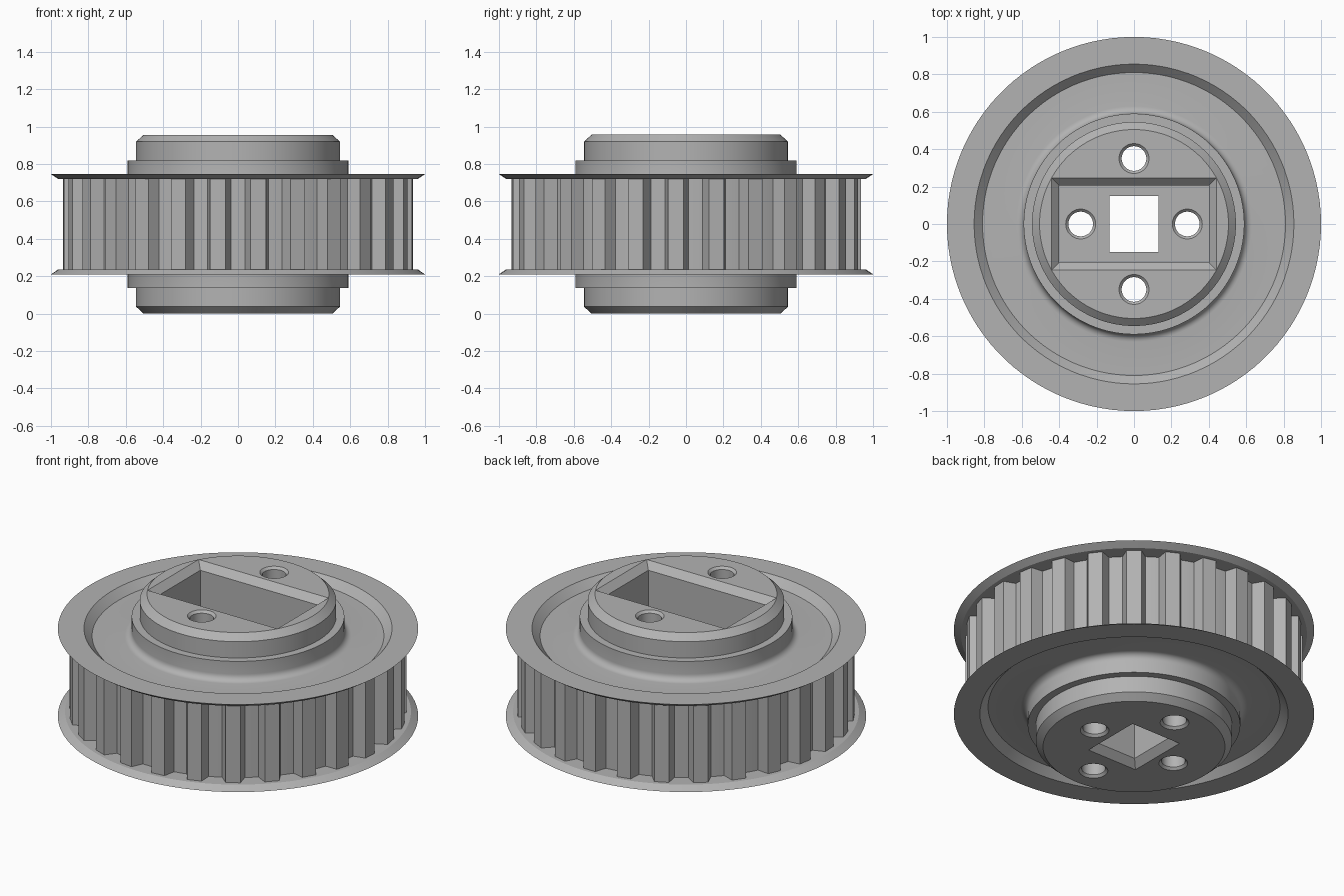
import bpy, bmesh, math
from mathutils import Matrix

SEGMENTS = 108
TEETH = 27
MID = 0.478      # height of the mirror plane
POCKET_FLOOR = 0.30

if "Cube" in bpy.data.objects:
    bpy.data.objects.remove(bpy.data.objects["Cube"], do_unlink=True)

metal = bpy.data.materials.new("plain_grey")
metal.use_nodes = True
grey = (0.45, 0.45, 0.45, 1.0)
metal.diffuse_color = grey
metal.node_tree.nodes["Principled BSDF"].inputs["Base Color"].default_value = grey


def circle(r, z, x=0, y=0, n=SEGMENTS):
    turn = 2 * math.pi / n
    return [(x + r * math.cos(i * turn), y + r * math.sin(i * turn), z) for i in range(n)]


def rect(hx, hy, z):
    return [(hx, hy, z), (-hx, hy, z), (-hx, -hy, z), (hx, -hy, z)]


def add_loft(bm, sections):
    """Skin a stack of matching closed sections and cap both ends."""
    rings = [[bm.verts.new(p) for p in s] for s in sections]
    for low, high in zip(rings, rings[1:]):
        for i in range(len(low)):
            j = (i + 1) % len(low)
            bm.faces.new((low[i], low[j], high[j], high[i]))
    bm.faces.new(rings[0][::-1])
    bm.faces.new(rings[-1])


def make_object(name, bm):
    bmesh.ops.recalc_face_normals(bm, faces=bm.faces)
    mesh = bpy.data.meshes.new(name)
    bm.to_mesh(mesh)
    bm.free()
    mesh.materials.append(metal)
    obj = bpy.data.objects.new(name, mesh)
    bpy.context.collection.objects.link(obj)
    return obj


def activate(obj):
    bpy.ops.object.select_all(action='DESELECT')
    obj.select_set(True)
    bpy.context.view_layer.objects.active = obj


def cut(target, sections):
    bm = bmesh.new()
    add_loft(bm, sections)
    cutter = make_object("cutter", bm)
    cutter.hide_render = True
    mod = target.modifiers.new("cut", 'BOOLEAN')
    mod.operation = 'DIFFERENCE'
    mod.solver = 'EXACT'
    mod.object = cutter
    activate(target)
    bpy.ops.object.modifier_apply(modifier=mod.name)
    bpy.data.objects.remove(cutter, do_unlink=True)


# Turned body: half profile from the bottom hub end up to the root of the teeth
fillet = 0.04
lower = [(0.505, 0), (0.545, 0.037), (0.545, 0.137), (0.59, 0.137)]
for i in range(7):
    a = i / 6 * math.pi / 2
    lower.append((0.59 + fillet * (1 - math.cos(a)), 0.215 + fillet * math.sin(a)))
lower += [(0.81, 0.255), (0.855, 0.21), (1.0, 0.21), (0.96, 0.237), (0.867, 0.237)]
upper = [(r, 2 * MID - z) for r, z in reversed(lower)]
top = upper[-1][1]

bm = bmesh.new()
add_loft(bm, [circle(r, z) for r, z in lower + upper])
body = make_object("pulley_body", bm)

# Chamfered rectangular pocket
cut(body, [rect(0.40, 0.207, POCKET_FLOOR), rect(0.40, 0.207, top - 0.04),
           rect(0.44, 0.247, top), rect(0.45, 0.257, top + 0.01)])

# Square bore, chamfered at the bottom
cut(body, [rect(0.175, 0.195, -0.005), rect(0.17, 0.19, 0), rect(0.13, 0.15, 0.04),
           rect(0.13, 0.15, POCKET_FLOOR + 0.05)])

# Four countersunk through holes
for x, y, end in ((0.285, 0, POCKET_FLOOR), (-0.285, 0, POCKET_FLOOR),
                  (0, 0.35, top), (0, -0.35, top)):
    steps = ((0.085, -0.005), (0.08, 0), (0.066, 0.014),
             (0.066, end - 0.014), (0.08, end), (0.085, end + 0.005))
    cut(body, [circle(r, z, x, y, 48) for r, z in steps])

activate(body)
bpy.ops.object.shade_smooth_by_angle(angle=math.radians(30))

# Belt teeth: tapered prisms, sunk slightly into the body
bm = bmesh.new()
tip = (0.041, 0.935)
root = (0.066, 0.855)
outline = [(root[0], root[1]), tip, (-tip[0], tip[1]), (-root[0], root[1])]
for i in range(TEETH):
    spin = Matrix.Rotation(2 * math.pi * i / TEETH, 3, 'Z')
    add_loft(bm, [[spin @ Matrix.Identity(3) @ Matrix.Translation((x, y, z)).translation
                   for x, y in outline] for z in (0.23, 2 * MID - 0.23)])
make_object("belt_teeth", bm)
